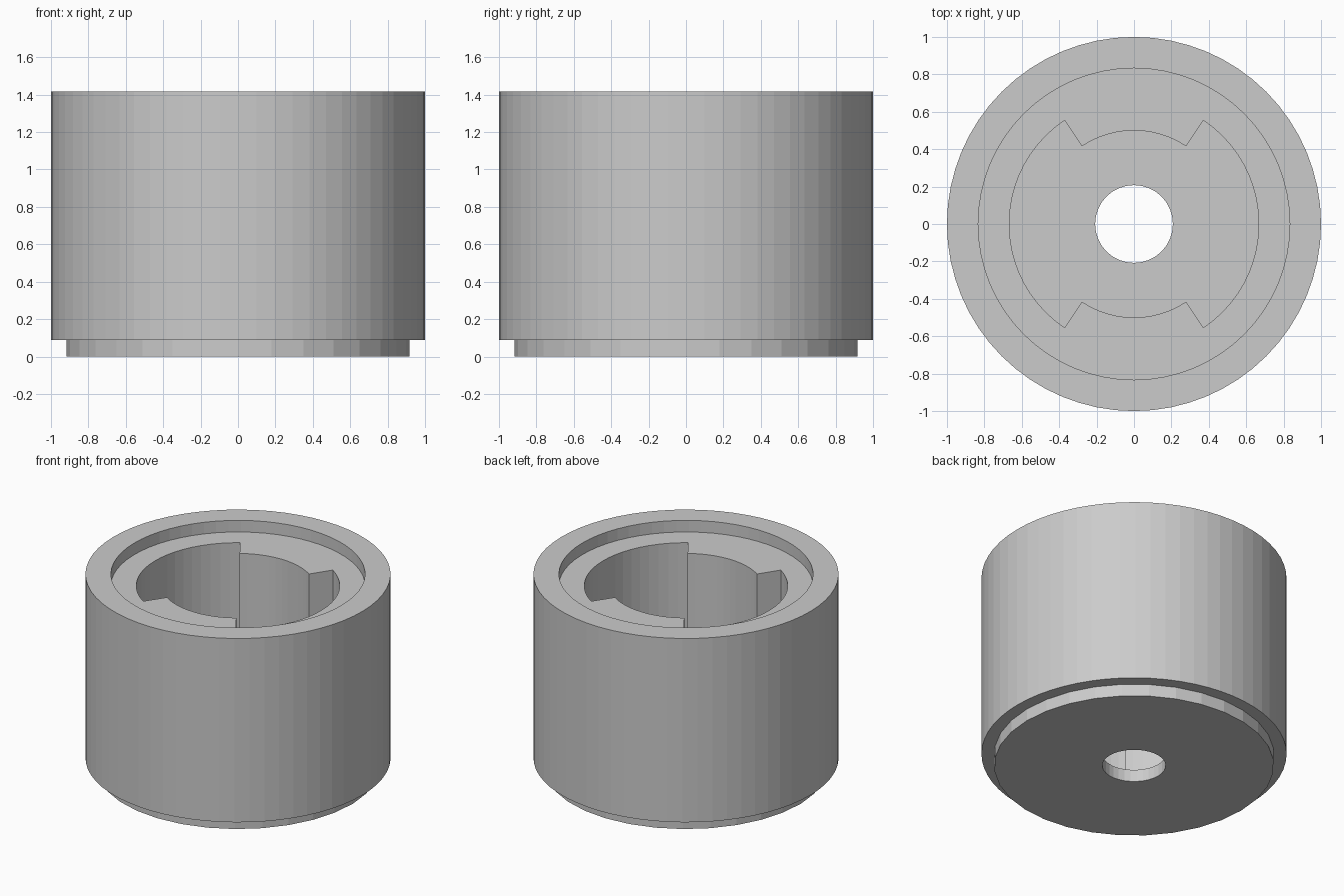
import bpy, bmesh, math

if "Cube" in bpy.data.objects:
    bpy.data.objects.remove(bpy.data.objects["Cube"])

STEP = 0.0875      # height of the base step, also the pocket floor
TOP = 1.417
LEDGE = 1.333      # floor of the shallow top recess


def loft(name, slots, loops):
    """Closed ring solid: each loop is (z, wide_radius, narrow_radius)."""
    bm = bmesh.new()
    rings = []
    for z, wide, narrow in loops:
        rings.append([bm.verts.new(((narrow if key else wide) * math.cos(a),
                                    (narrow if key else wide) * math.sin(a), z))
                      for a, key in slots])
    n = len(slots)
    for r0, r1 in zip(rings, rings[1:] + rings[:1]):
        for i in range(n):
            j = (i + 1) % n
            bm.faces.new((r0[i], r0[j], r1[j], r1[i]))
    # collapse the doubled points where wide and narrow radii are equal
    bmesh.ops.remove_doubles(bm, verts=bm.verts, dist=1e-5)
    bmesh.ops.recalc_face_normals(bm, faces=bm.faces)
    mesh = bpy.data.meshes.new(name)
    bm.to_mesh(mesh)
    bm.free()
    obj = bpy.data.objects.new(name, mesh)
    bpy.context.collection.objects.link(obj)
    return obj


# Angular slots: the two narrow jaws span 56.25 to 123.75 degrees on +y and -y,
# with a doubled point at each radial step
body_slots = []
for i in range(64):
    a = 2 * math.pi * i / 64
    k = i % 32
    if k == 10:
        body_slots += [(a, False), (a, True)]
    elif k == 22:
        body_slots += [(a, True), (a, False)]
    else:
        body_slots.append((a, 10 < k < 22))

# Main body: outer wall, rim, top recess, stepped pocket wall
loft("body", body_slots, [
    (STEP, 1.0, 1.0),
    (TOP, 1.0, 1.0),
    (TOP, 0.833, 0.833),
    (LEDGE, 0.833, 0.833),
    (LEDGE, 0.667, 0.5),
    (STEP, 0.667, 0.5),
])

# Base plate with the centre hole; coarser facets
base_slots = [(2 * math.pi * i / 32, False) for i in range(32)]
loft("base_plate", base_slots, [
    (0, 0.917, 0.917),
    (STEP, 0.917, 0.917),
    (STEP, 0.208, 0.208),
    (0, 0.208, 0.208),
])
